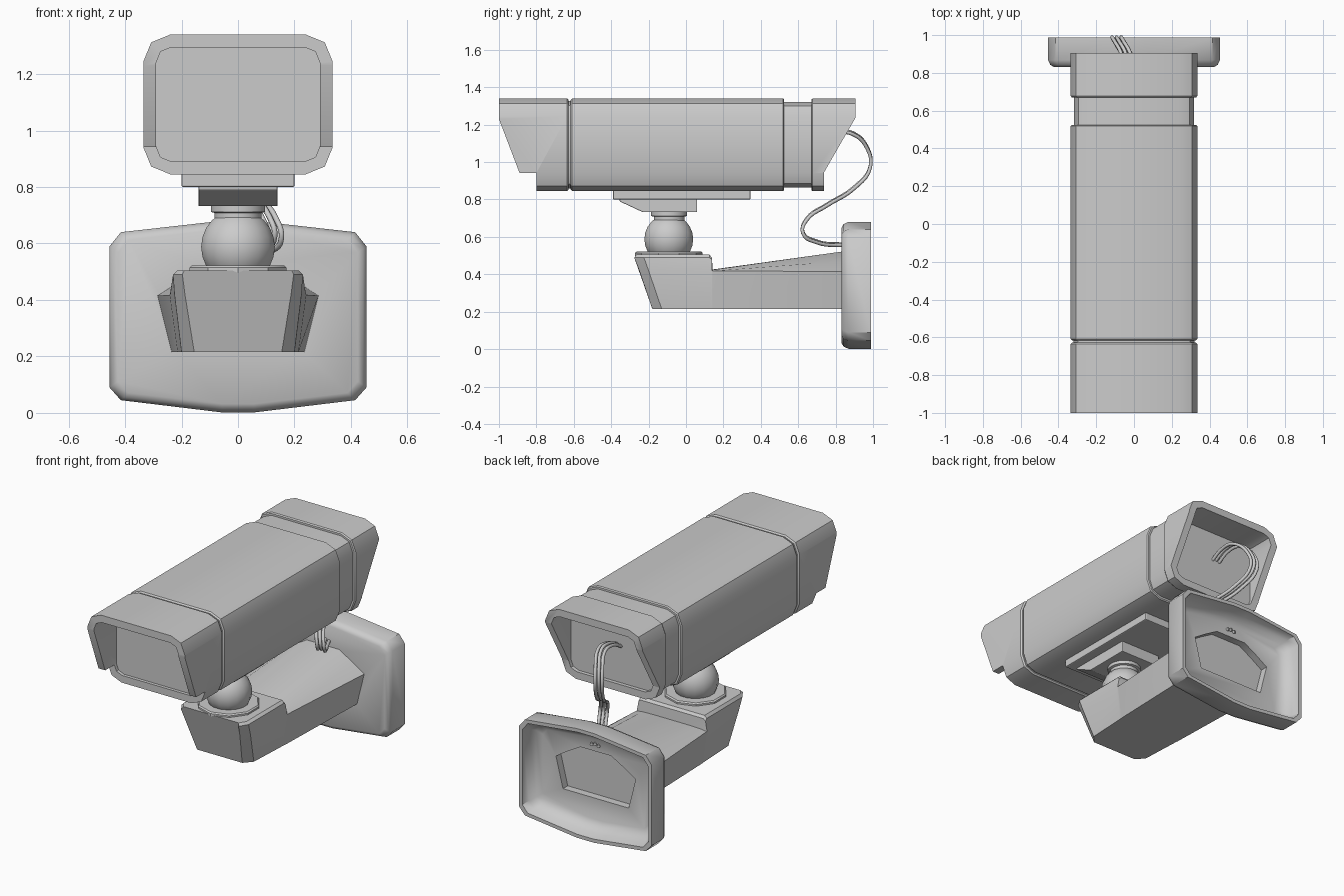
import bpy, bmesh, math
from mathutils import Vector

if "Cube" in bpy.data.objects:
    bpy.data.objects.remove(bpy.data.objects["Cube"])


def select(ob):
    bpy.ops.object.select_all(action='DESELECT')
    ob.select_set(True)
    bpy.context.view_layer.objects.active = ob


def smooth(ob, angle=32):
    select(ob)
    bpy.ops.object.shade_smooth_by_angle(angle=math.radians(angle))
    return ob


def loft(name, rings):
    """Skin a list of equal-length point rings and cap both ends."""
    bm = bmesh.new()
    vs = [[bm.verts.new(p) for p in r] for r in rings]
    n = len(vs[0])
    for a, b in zip(vs, vs[1:]):
        for i in range(n):
            bm.faces.new((a[i], a[(i + 1) % n], b[(i + 1) % n], b[i]))
    bm.faces.new(vs[0])
    bm.faces.new(vs[-1])
    bmesh.ops.recalc_face_normals(bm, faces=bm.faces)
    me = bpy.data.meshes.new(name)
    bm.to_mesh(me)
    bm.free()
    ob = bpy.data.objects.new(name, me)
    bpy.context.collection.objects.link(ob)
    return ob


def prism(name, yz, hw):
    return loft(name, [[(x, y, z) for y, z in yz] for x in (-hw, hw)])


def boolean(ob, cutter, op):
    m = ob.modifiers.new("cut", 'BOOLEAN')
    m.operation, m.object, m.solver = op, cutter, 'EXACT'
    select(ob)
    bpy.ops.object.modifier_apply(modifier=m.name)
    bpy.data.objects.remove(cutter)


def bevel(ob, w):
    m = ob.modifiers.new("bevel", 'BEVEL')
    m.width, m.segments = w, 2
    m.limit_method, m.angle_limit = 'ANGLE', math.radians(40)
    select(ob)
    bpy.ops.object.modifier_apply(modifier=m.name)


def lathe(name, profile, y, n):
    rings = [[(r * math.cos(math.tau * (i + .5) / n), y + r * math.sin(math.tau * (i + .5) / n), z)
              for i in range(n)] for r, z in profile]
    return smooth(loft(name, rings))


def section(y, inset=0.0):
    """Housing cross-section: rectangle with two-facet corners."""
    w, h, c = .335 - inset, .2475 - inset, .095 - inset * .9
    corner = [(w, h - c), (w - .29 * c, h - .29 * c), (w - c, h)]
    pts = []
    for sx, sz in ((1, 1), (-1, 1), (-1, -1), (1, -1)):
        q = [(sx * a, y, 1.0925 + sz * b) for a, b in corner]
        pts += q if sx * sz > 0 else q[::-1]
    return pts


# main housing, groove and recessed neck
smooth(loft("housing", [section(-.617, .008), section(-.609), section(.519), section(.525, .006)]))
loft_ring = smooth(loft("front_groove", [section(-.65, .014), section(-.6, .014)]))
smooth(loft("rear_neck", [section(.51, .018), section(.69, .018)]))

# front hood: open cup trimmed by its side profile
front = loft("front_hood", [section(-.78, .045), section(-1.05, .045), section(-1.05),
                            section(-.636), section(-.628, .008)])
boolean(front, prism("cutter", [(-1, 1.5), (-1, 1.23), (-.89, .942), (-.8, .942), (-.8, .7),
                                (-.5, .7), (-.5, 1.5)], .6), 'INTERSECT')
smooth(front)

# rear hood
rear = loft("rear_hood", [section(.715, .045), section(1, .045), section(1),
                          section(.677), section(.67, .006)])
boolean(rear, prism("cutter", [(.905, 1.5), (.905, 1.235), (.738, .945), (.738, .7),
                               (.5, .7), (.5, 1.5)], .6), 'INTERSECT')
smooth(rear)

# mounting plate and wedge under the housing
plate = prism("under_plate", [(-.39, .80), (.345, .80), (.345, .86), (-.39, .86)], .2)
bevel(plate, .006)
wedge = prism("mount_wedge", [(-.355, .805), (-.355, .79), (-.23, .732), (.06, .732), (.06, .805)], .14)
bevel(wedge, .004)

# ball joint
lathe("joint_neck", [(.098, .735), (.098, .712), (.084, .708), (.084, .63)], -.09, 16)
ball = [(.133 * math.cos(math.radians(a)), .588 + .133 * math.sin(math.radians(a)))
        for a in range(-60, 61, 15)]
lathe("joint_ball", ball, -.092, 16)
lathe("joint_base", [(.18, .495), (.18, .515), (.172, .522), (.13, .522)], -.092, 10)


# arm: lofted half-sections mirrored in x
def mirrored(half):
    return half + [(-x, y, z) for x, y, z in reversed(half)]


def arm_end(y):
    return mirrored([(.235, y, .215), (.285, y, .415), (.2, y, .47), (.11, y, .522)])


arm = loft("arm", [
    mirrored([(.155, -.18, .215), (.188, -.25, .42), (.197, -.277, .49), (.19, -.265, .505)]),
    mirrored([(.2, -.13, .215), (.225, -.2, .42), (.23, -.225, .49), (.215, -.225, .505)]),
    mirrored([(.212, .125, .215), (.24, .125, .42), (.23, .125, .49), (.215, .125, .505)]),
    mirrored([(.213, .138, .215), (.241, .138, .42), (.23, .138, .478), (.215, .138, .49)]),
    mirrored([(.214, .143, .215), (.242, .143, .418), (.2, .143, .424), (.11, .143, .426)]),
    arm_end(.838)])
smooth(arm, 25)


# wall plate: open-backed dish with a recess where the arm joins
def outline(y, inset):
    half = [(.06, .002), (.415, .045), (.455, .09), (.455, .59), (.415, .64), (.06, .68)]
    return mirrored([(x * (1 - inset / .455), y, .341 + (z - .341) * (1 - inset / .34)) for x, z in half])


wall = loft("wall_plate", [outline(.885, .09), outline(.905, .058), outline(.94, .036), outline(.988, .022),
                           outline(.988, 0), outline(.868, 0), outline(.842, .012), outline(.832, .03)])
hole = [[(x * .96, y, .36 + (z - .36) * .95) for x, y, z in arm_end(q)] for q in (.80, .95)]
boolean(wall, loft("cutter", hole), 'DIFFERENCE')
smooth(wall, 40)

# three cables looping from the housing to the wall plate
path = [(-.03, .70, 1.11), (-.03, .80, 1.155), (-.04, .89, 1.15), (-.08, .97, 1.07), (-.09, .985, .97),
        (-.04, .90, .86), (.05, .75, .765), (.11, .645, .69), (.13, .625, .62),
        (.09, .70, .57), (.02, .83, .555), (0, .895, .555)]
for k in (-1, 0, 1):
    cu = bpy.data.curves.new(f"cable_{k + 2}", 'CURVE')
    cu.dimensions = '3D'
    cu.bevel_depth, cu.bevel_resolution, cu.resolution_u = .01, 2, 5
    cu.use_fill_caps = True
    sp = cu.splines.new('BEZIER')
    sp.bezier_points.add(len(path) - 1)
    for bp, p in zip(sp.bezier_points, path):
        bp.co = Vector(p) + Vector((k * .024, 0, 0 if k else .006))
        bp.handle_left_type = bp.handle_right_type = 'AUTO'
    ob = bpy.data.objects.new(cu.name, cu)
    bpy.context.collection.objects.link(ob)
    select(ob)
    bpy.ops.object.convert(target='MESH')
    smooth(bpy.context.view_layer.objects.active, 60)
